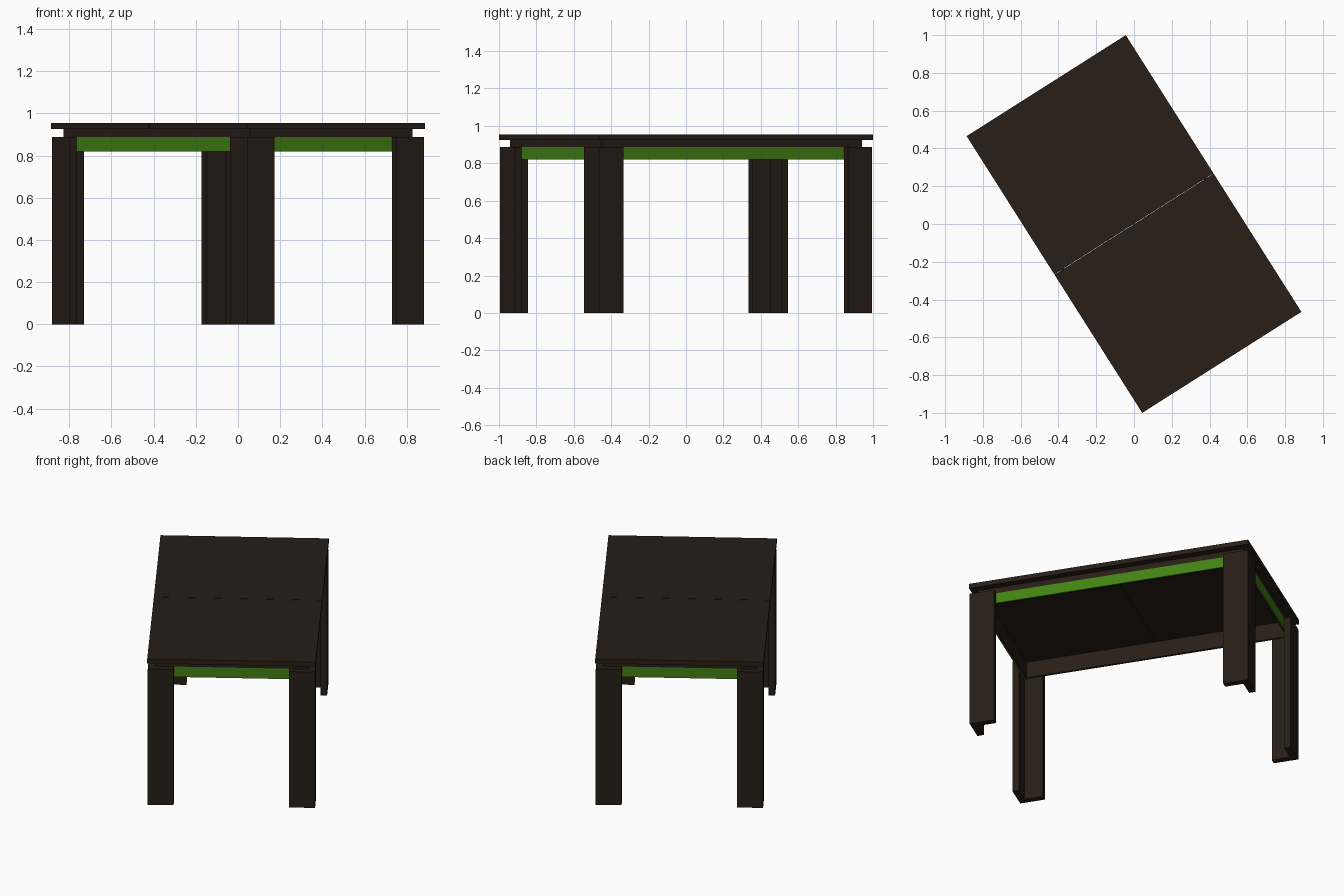
import bpy, bmesh
from math import radians
from mathutils import Matrix

if "Cube" in bpy.data.objects:
    bpy.data.objects.remove(bpy.data.objects["Cube"])

ROT = Matrix.Rotation(radians(32.4), 4, 'Z')   # table stands turned on the grid
W, L = 0.998, 1.735                            # top width and length
Z_SKIRT, Z_LEG, Z_LEAF, Z_TOP = 0.82, 0.888, 0.925, 0.955
LEG, LEG_T, GAP = 0.153, 0.04, 0.003           # leg arm length, thickness, inset
INSET = GAP + LEG_T                            # frame sits against the inner leg faces


def material(name, rgb):
    m = bpy.data.materials.new(name)
    m.diffuse_color = (*rgb, 1)
    m.use_nodes = True
    m.node_tree.nodes["Principled BSDF"].inputs["Base Color"].default_value = m.diffuse_color
    return m


BROWN = material("dark_wood", (0.021, 0.013, 0.008))
GREEN = material("green_skirt", (0.055, 0.22, 0.007))


def prism(name, pts, z0, z1, mat):
    """Extrude a flat outline from z0 to z1."""
    bm = bmesh.new()
    face = bm.faces.new([bm.verts.new((x, y, z0)) for x, y in pts])
    ext = bmesh.ops.extrude_face_region(bm, geom=[face])
    top = [v for v in ext["geom"] if isinstance(v, bmesh.types.BMVert)]
    bmesh.ops.translate(bm, verts=top, vec=(0, 0, z1 - z0))
    bmesh.ops.recalc_face_normals(bm, faces=bm.faces)
    bm.transform(ROT)
    me = bpy.data.meshes.new(name)
    bm.to_mesh(me)
    bm.free()
    me.materials.append(mat)
    ob = bpy.data.objects.new(name, me)
    bpy.context.collection.objects.link(ob)
    return ob


def box(name, x0, x1, y0, y1, z0, z1, mat):
    return prism(name, [(x0, y0), (x1, y0), (x1, y1), (x0, y1)], z0, z1, mat)


def ring(name, inset, t, z0, z1, mat):
    """Four rails forming a rectangular frame."""
    x, y = W / 2 - inset, L / 2 - inset
    for s, side in ((-1, "a"), (1, "b")):
        box(f"{name}_long_{side}", s * x, s * (x - t), -y, y, z0, z1, mat)
        box(f"{name}_short_{side}", -x + t, x - t, s * y, s * (y - t), z0, z1, mat)


# Two table leaves meeting at the middle seam
for s, side in ((-1, "front"), (1, "back")):
    box(f"{side}_leaf", -W / 2, W / 2, s * 0.001, s * L / 2, Z_LEAF, Z_TOP, BROWN)

# Frame under the top: brown upper rail, green outer skirt, brown inner lining
ring("upper_rail", INSET, 0.016, Z_LEG, Z_LEAF, BROWN)
ring("skirt", INSET, 0.006, Z_SKIRT, Z_LEG, GREEN)
ring("skirt_lining", INSET + 0.006, 0.01, Z_SKIRT, Z_LEG, BROWN)

# L-shaped corner legs
profile = [(0, 0), (LEG, 0), (LEG, LEG_T), (LEG_T, LEG_T), (LEG_T, LEG), (0, LEG)]
for sx, nx in ((-1, "left"), (1, "right")):
    for sy, ny in ((-1, "front"), (1, "back")):
        pts = [(sx * (W / 2 - GAP - px), sy * (L / 2 - GAP - py)) for px, py in profile]
        prism(f"{ny}_{nx}_leg", pts, 0, Z_LEG, BROWN)
